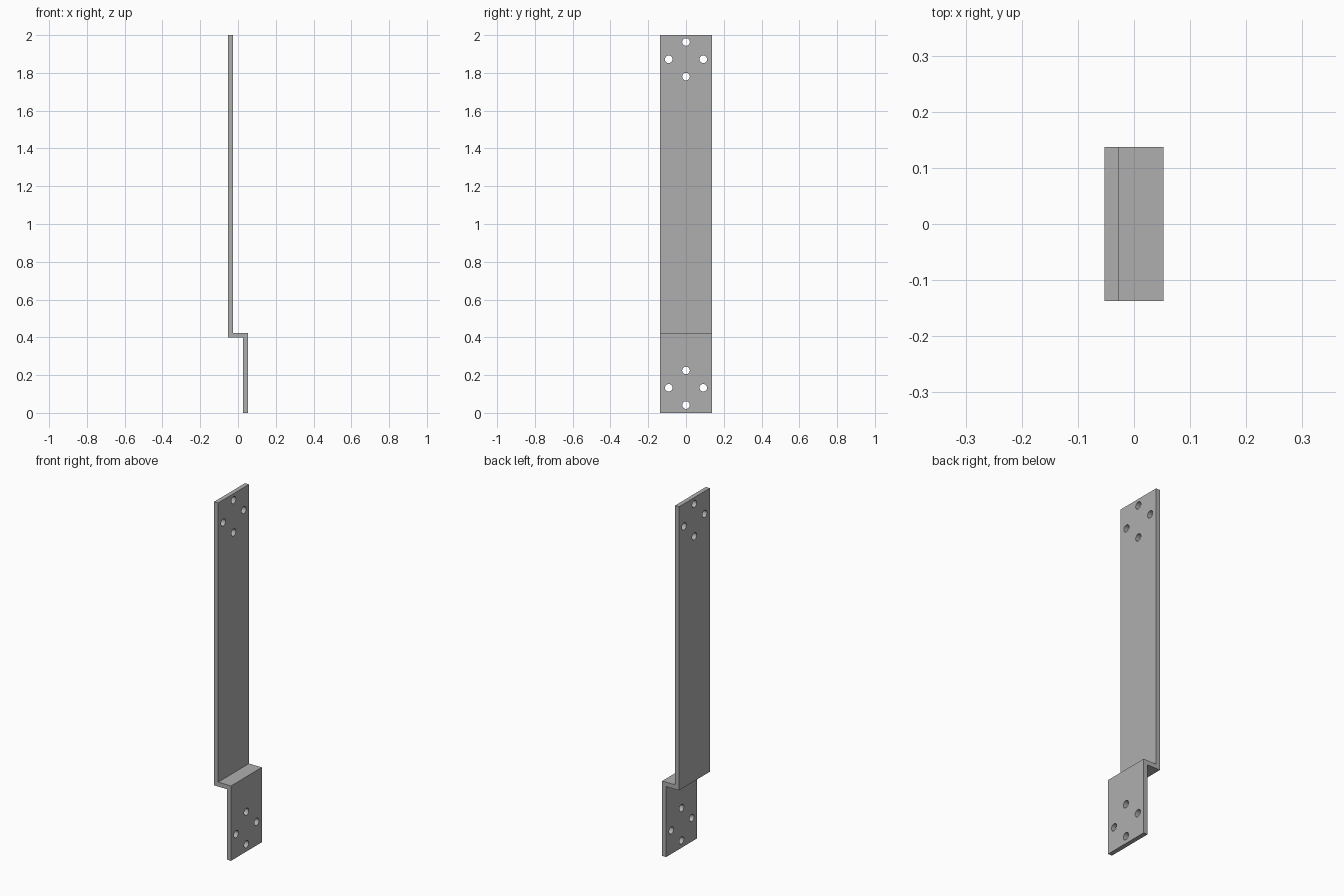
import bpy, bmesh
from math import pi
from mathutils import Matrix, Vector

default = bpy.data.objects.get("Cube")
if default:
    bpy.data.objects.remove(default, do_unlink=True)

HALF_X, HALF_Y, HEIGHT = 0.0525, 0.1375, 2.0
THICK = 0.025
STEP_TOP = 0.423
HOLE_R, HOLE_RING = 0.02, 0.0915

steel = bpy.data.materials.new("grey_steel")
steel.use_nodes = True
GREY = (0.43, 0.43, 0.43, 1)
steel.diffuse_color = GREY
steel.node_tree.nodes["Principled BSDF"].inputs["Base Color"].default_value = GREY


def make_object(name, bm):
    bmesh.ops.recalc_face_normals(bm, faces=bm.faces)
    mesh = bpy.data.meshes.new(name)
    bm.to_mesh(mesh)
    bm.free()
    mesh.materials.append(steel)
    obj = bpy.data.objects.new(name, mesh)
    bpy.context.collection.objects.link(obj)
    return obj


# Offset strap: stepped side profile extruded across its width
inner = HALF_X - THICK
step_low = STEP_TOP - THICK
profile = [(-HALF_X, HEIGHT), (-HALF_X, step_low), (inner, step_low), (inner, 0),
           (HALF_X, 0), (HALF_X, STEP_TOP), (-inner, STEP_TOP), (-inner, HEIGHT)]
bm = bmesh.new()
face = bm.faces.new([bm.verts.new((x, -HALF_Y, z)) for x, z in profile])
side = bmesh.ops.extrude_face_region(bm, geom=[face])["geom"]
bmesh.ops.translate(bm, vec=(0, 2 * HALF_Y, 0),
                    verts=[v for v in side if isinstance(v, bmesh.types.BMVert)])
strap = make_object("offset_strap", bm)

# Bolt holes: a diamond of four at each end
bm = bmesh.new()
plate_x = HALF_X - THICK / 2
for x, z in ((-plate_x, 1.872), (plate_x, 0.133)):
    for dy, dz in ((1, 0), (-1, 0), (0, 1), (0, -1)):
        place = Matrix.Translation(Vector((x, dy * HOLE_RING, z + dz * HOLE_RING)))
        bmesh.ops.create_cone(bm, cap_ends=True, segments=32, radius1=HOLE_R,
                              radius2=HOLE_R, depth=2 * THICK,
                              matrix=place @ Matrix.Rotation(pi / 2, 4, "Y"))
cutter = make_object("bolt_hole_cutter", bm)
cutter.hide_render = True

cut = strap.modifiers.new("bolt_holes", "BOOLEAN")
cut.operation = "DIFFERENCE"
cut.solver = "EXACT"
cut.object = cutter

# Apply the cut, drop the helper, and smooth only the hole walls
bpy.ops.object.select_all(action="DESELECT")
strap.select_set(True)
bpy.context.view_layer.objects.active = strap
bpy.ops.object.modifier_apply(modifier=cut.name)
bpy.data.objects.remove(cutter, do_unlink=True)
bpy.ops.object.shade_smooth_by_angle()
